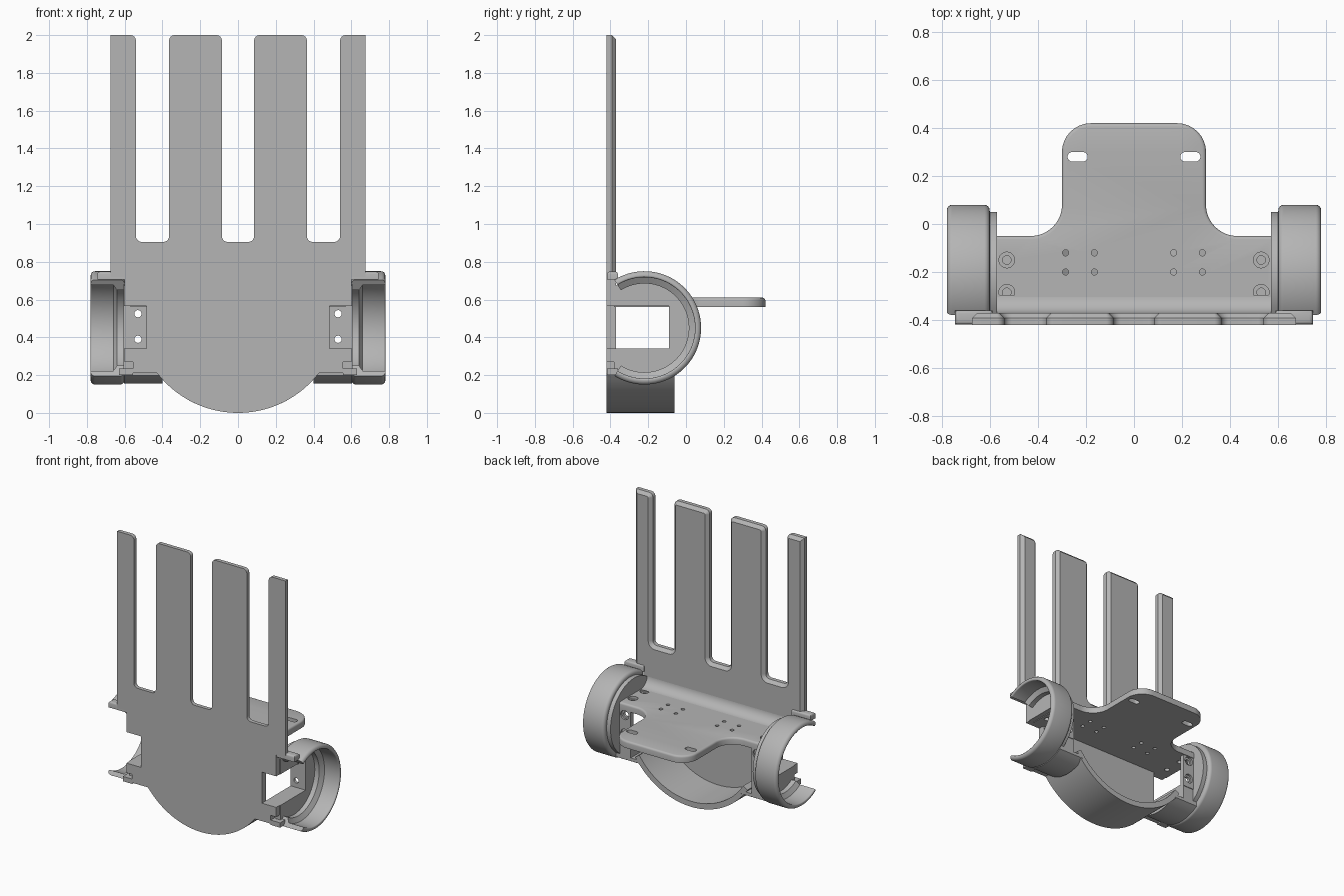
import bpy, bmesh, math
from mathutils import Vector

cube = bpy.data.objects.get("Cube")
if cube:
    bpy.data.objects.remove(cube, do_unlink=True)

mat = bpy.data.materials.new("plain grey")
mat.use_nodes = True
grey = (0.46, 0.46, 0.46, 1)
mat.diffuse_color = grey
mat.node_tree.nodes["Principled BSDF"].inputs["Base Color"].default_value = grey

AXIS_Y, AXIS_Z = -0.22, 0.45          # centre line of the wheel guards
FRONT, BACK = -0.42, -0.37            # faces of the front plate


def finish(name, bm):
    bmesh.ops.recalc_face_normals(bm, faces=bm.faces)
    mesh = bpy.data.meshes.new(name)
    bm.to_mesh(mesh)
    bm.free()
    mesh.materials.append(mat)
    ob = bpy.data.objects.new(name, mesh)
    bpy.context.collection.objects.link(ob)
    return ob


def smooth(ob):
    bpy.ops.object.select_all(action='DESELECT')
    ob.select_set(True)
    bpy.context.view_layer.objects.active = ob
    bpy.ops.object.shade_smooth_by_angle(angle=math.radians(32))


def rounded(corners, steps=6):
    """Outline from (u, v, radius) corners; a missing radius means sharp."""
    out, n = [], len(corners)
    for i, c in enumerate(corners):
        p = Vector(c[:2])
        r = c[2] if len(c) > 2 else 0
        if not r:
            out.append(tuple(p))
            continue
        a = (Vector(corners[i - 1][:2]) - p).normalized()
        b = (Vector(corners[(i + 1) % n][:2]) - p).normalized()
        half = a.angle(b) / 2
        mid = p + (a + b).normalized() * r / math.sin(half)
        t = r / math.tan(half)
        v0, v1 = p + a * t - mid, p + b * t - mid
        for k in range(steps + 1):
            d = v0.lerp(v1, k / steps).normalized() * r
            out.append(tuple(mid + d))
    return out


def arc(cu, cv, r, a0, a1, n):
    angles = [math.radians(a0 + (a1 - a0) * k / n) for k in range(n + 1)]
    return [(cu + r * math.cos(a), cv + r * math.sin(a)) for a in angles]


def prism(name, pts, axis, lo, hi, chamfer=0, segments=1, pick=None):
    """Extrude an outline along an axis; optionally bevel the picked edges."""
    place = {'x': lambda u, v, w: (w, u, v),
             'y': lambda u, v, w: (u, w, v),
             'z': lambda u, v, w: (u, v, w)}[axis]
    bm = bmesh.new()
    a = [bm.verts.new(place(u, v, lo)) for u, v in pts]
    b = [bm.verts.new(place(u, v, hi)) for u, v in pts]
    bm.faces.new(a)
    bm.faces.new(b)
    for i in range(len(pts)):
        j = (i + 1) % len(pts)
        bm.faces.new((a[i], a[j], b[j], b[i]))
    bmesh.ops.recalc_face_normals(bm, faces=bm.faces)
    if chamfer:
        edges = [e for e in bm.edges if pick is None or all(pick(v.co) for v in e.verts)]
        bmesh.ops.bevel(bm, geom=edges, offset=chamfer, segments=segments,
                        profile=0.5, affect='EDGES', clamp_overlap=False)
    return finish(name, bm)


def box(name, x, y, z, **kw):
    return prism(name, [(x[0], z[0]), (x[1], z[0]), (x[1], z[1]), (x[0], z[1])],
                 'y', y[0], y[1], **kw)


def cut(ob, pts, axis, lo, hi):
    tool = prism("cutter", pts, axis, lo, hi)
    tool.hide_render = True
    mod = ob.modifiers.new("cut", 'BOOLEAN')
    mod.operation, mod.solver, mod.object = 'DIFFERENCE', 'EXACT', tool
    bpy.context.view_layer.objects.active = ob
    bpy.ops.object.modifier_apply(modifier=mod.name)
    bpy.data.objects.remove(tool, do_unlink=True)


def circle(u, v, r, n=20):
    return arc(u, v, r, 0, 360, n)[:-1]


def mirrored(half):
    return half + [(-p[0],) + tuple(p[1:]) for p in reversed(half) if abs(p[0]) > 1e-5]


# Front plate with four fingers, side notches and a round chin
R = 0.54
chin = math.degrees(math.asin(0.42 / R))
half = [(0.085, 0.905, 0.03), (0.085, 2, 0.03), (0.365, 2, 0.03), (0.365, 0.905, 0.03),
        (0.54, 0.905, 0.03), (0.54, 2, 0.03), (0.675, 2), (0.675, 0.72), (0.60, 0.72),
        (0.60, 0.565), (0.485, 0.565), (0.485, 0.34), (0.60, 0.34), (0.60, 0.27),
        (0.555, 0.27), (0.555, 0.21), (0.43, 0.21)]
half += arc(0, R, R, chin - 90, -90, 20)
plate = prism("front_plate", rounded(mirrored(half)), 'y', FRONT, BACK, chamfer=0.022,
              pick=lambda c: c.y > BACK - 0.001 and c.z > 0.715)
smooth(plate)

# Curved chin wall running back under the deck
wide = math.degrees(math.asin(0.45 / R))
bowl = arc(0, R, R, -90 - wide, -90 + wide, 40) + arc(0, R, R - 0.04, -90 + wide, -90 - wide, 40)
smooth(prism("chin_wall", bowl, 'y', FRONT + 0.02, -0.06))

# Deck with a narrower rear tongue
half = [(0.57, BACK - 0.01), (0.57, -0.05), (0.30, -0.05, 0.13), (0.30, 0.42, 0.12)]
deck = prism("deck", rounded(mirrored(half), 10), 'z', 0.56, 0.61, chamfer=0.014, segments=3,
             pick=lambda c: c.z > 0.6 and c.y > -0.3)
for s in (-1, 1):
    slot = arc(s * 0.235 + 0.022, 0.28, 0.02, -90, 90, 8) + arc(s * 0.235 - 0.022, 0.28, 0.02, 90, 270, 8)
    cut(deck, slot, 'z', 0.5, 0.7)
    for x in (0.165, 0.285):
        for y in (-0.12, -0.20):
            cut(deck, circle(s * x, y, 0.013, 14), 'z', 0.5, 0.7)
    for y in (-0.15, -0.285):
        cut(deck, circle(s * 0.53, y, 0.033), 'z', 0.59, 0.7)
        cut(deck, circle(s * 0.53, y, 0.018), 'z', 0.5, 0.7)
smooth(deck)

# Cove between the deck and the plate
cove = [(BACK - 0.01, 0.60)] + arc(-0.295, 0.685, 0.076, 270, 180, 8) + [(BACK - 0.01, 0.685)]
smooth(prism("deck_cove", cove, 'x', -0.57, 0.57))

for s, side in ((1, "left"), (-1, "right")):
    # Side wall: round disc with a window open to the front
    wall = arc(AXIS_Y, AXIS_Z, 0.27, -124, 124, 48)
    wall += [(BACK - 0.01, 0.675), (BACK - 0.01, 0.565), (-0.09, 0.565),
             (-0.09, 0.34), (BACK - 0.01, 0.34), (BACK - 0.01, 0.225)]
    smooth(prism(side + "_side_wall", wall, 'x', s * 0.57, s * 0.605))

    # Wheel guard: C-shaped ring swept around the axle line
    profile = rounded([(0.60, 0.235), (0.64, 0.235), (0.66, 0.268), (0.78, 0.268, 0.008),
                       (0.78, 0.30, 0.022), (0.602, 0.30, 0.022)], 4)
    bm = bmesh.new()
    loops = []
    steps = 64
    for k in range(steps + 1):
        a = math.radians(-122 + 244 * k / steps)
        loops.append([bm.verts.new((s * x, AXIS_Y + r * math.cos(a), AXIS_Z + r * math.sin(a)))
                      for x, r in profile])
    for p, q in zip(loops, loops[1:]):
        for i in range(len(profile)):
            j = (i + 1) % len(profile)
            bm.faces.new((p[i], p[j], q[j], q[i]))
    bm.faces.new(loops[0])
    bm.faces.new(loops[-1])
    smooth(finish(side + "_wheel_guard", bm))

    # Rounded underside and motor bed below the window
    under = arc(AXIS_Y, AXIS_Z, 0.295, -121, -57, 16)
    smooth(prism(side + "_underside", under + [(-0.06, 0.225), (BACK - 0.005, 0.225)],
                 'x', s * 0.40, s * 0.603))
    smooth(prism(side + "_motor_bed", under + [(-0.06, 0.34), (BACK - 0.005, 0.34)],
                 'x', s * 0.485, s * 0.60))

    # Rear motor bracket with two counterbored holes
    xs = sorted((s * 0.485, s * 0.60))
    bracket = box(side + "_motor_bracket", xs, (-0.09, -0.055), (0.32, 0.58))
    for z in (0.39, 0.525):
        cut(bracket, circle(s * 0.53, z, 0.033), 'y', -0.07, 0)
        cut(bracket, circle(s * 0.53, z, 0.019), 'y', -0.2, 0)
    smooth(bracket)

    # Clip tab at the upper front of the guard
    xs = sorted((s * 0.59, s * 0.745))
    smooth(box(side + "_upper_tab", xs, (FRONT + 0.002, -0.36), (0.705, 0.748),
               chamfer=0.014, segments=3,
               pick=lambda c: c.z > 0.74))
    # Lower front lip
    xs = sorted((s * 0.555, s * 0.63))
    smooth(box(side + "_lower_lip", xs, (FRONT + 0.002, -0.36), (0.20, 0.235)))
